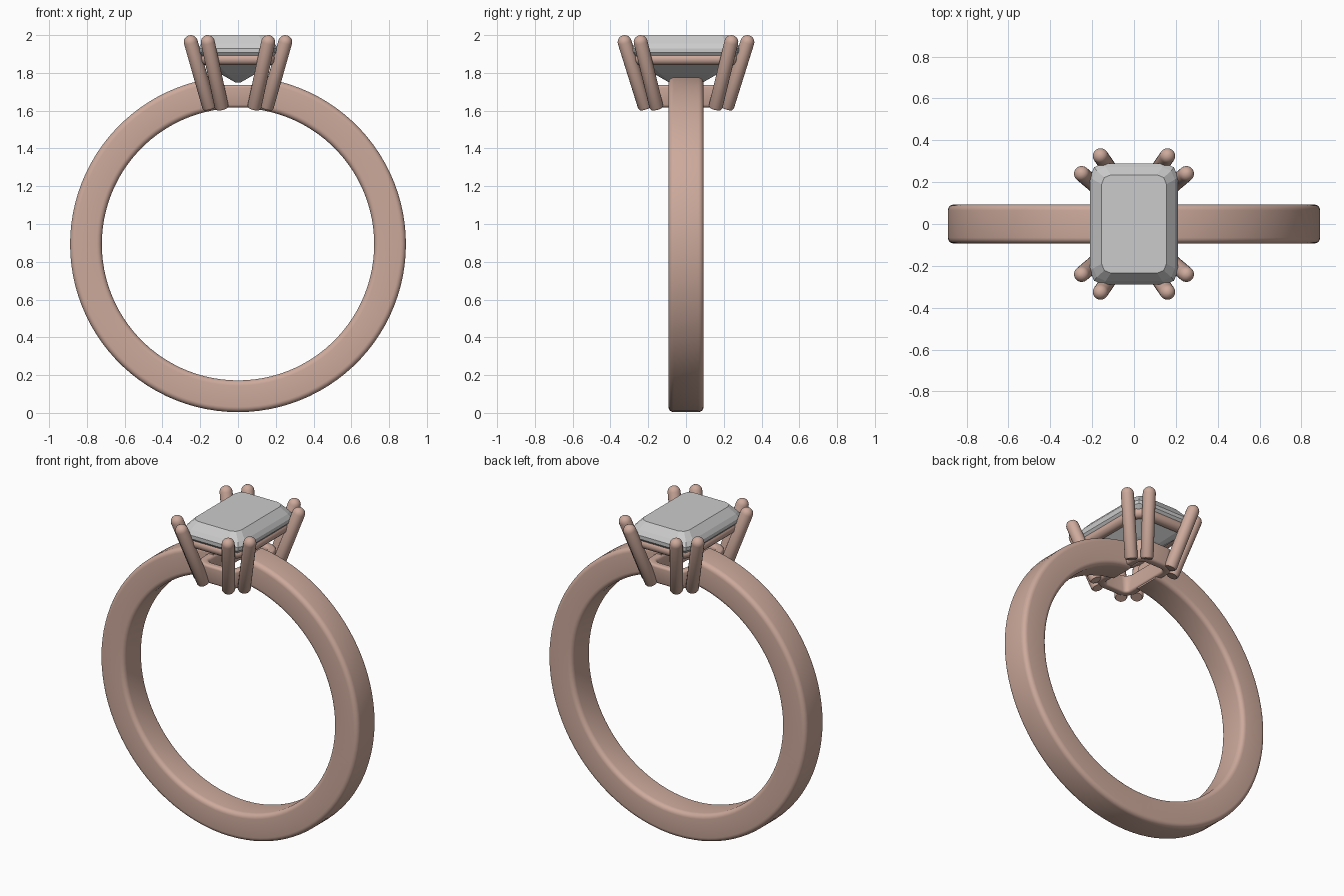
import bpy, bmesh, math
from mathutils import Vector

if "Cube" in bpy.data.objects:
    bpy.data.objects.remove(bpy.data.objects["Cube"])

metal = bpy.data.materials.new("rose_metal")
metal.diffuse_color = (0.61, 0.40, 0.33, 1)
metal.use_nodes = True
metal.node_tree.nodes["Principled BSDF"].inputs["Base Color"].default_value = metal.diffuse_color


def make(name, rings, closed=False, smooth=True, mat=metal):
    """Skin a list of equal-length point rings; cap the ends unless closed."""
    bm = bmesh.new()
    vs = [[bm.verts.new(p) for p in r] for r in rings]
    n = len(vs[0])
    for i in range(len(vs) if closed else len(vs) - 1):
        a, b = vs[i], vs[(i + 1) % len(vs)]
        for j in range(n):
            k = (j + 1) % n
            bm.faces.new((a[j], a[k], b[k], b[j]))
    if not closed:
        bm.faces.new(vs[0])
        bm.faces.new(vs[-1])
    bmesh.ops.recalc_face_normals(bm, faces=bm.faces)
    me = bpy.data.meshes.new(name)
    bm.to_mesh(me)
    bm.free()
    ob = bpy.data.objects.new(name, me)
    bpy.context.collection.objects.link(ob)
    if mat:
        me.materials.append(mat)
    if smooth:
        bpy.ops.object.select_all(action='DESELECT')
        ob.select_set(True)
        bpy.context.view_layer.objects.active = ob
        bpy.ops.object.shade_smooth_by_angle(angle=math.radians(40))
    return ob


def round_rect(hx, hy, r, seg=6):
    """Rounded rectangle outline, counter-clockwise."""
    pts = []
    for q, (sx, sy) in enumerate([(1, 1), (-1, 1), (-1, -1), (1, -1)]):
        for i in range(seg + 1):
            a = math.pi / 2 * (q + i / seg)
            pts.append((sx * (hx - r) + r * math.cos(a), sy * (hy - r) + r * math.sin(a)))
    return pts


# Band: rounded section swept around y, open beneath the setting
CZ, R_MID = 0.893, 0.805
section = round_rect(0.084, 0.093, 0.028, 5)
gap = math.asin(0.10 / R_MID)
rings = []
for i in range(97):
    t = gap + (2 * math.pi - 2 * gap) * i / 96
    rings.append([((R_MID + u) * math.sin(t), v, CZ + (R_MID + u) * math.cos(t)) for u, v in section])
make("band", rings)


# Setting frames: a section (outward offset, height) swept around a rounded rectangle
def frame(name, hx, hy, r, sect):
    loops = [[(x, y, z) for x, y in round_rect(hx + o, hy + o, r + o)] for o, z in sect]
    make(name, loops, closed=True)


frame("upper_gallery_rail", 0.175, 0.255, 0.07,
      [(0.032 * math.cos(math.tau * i / 12), 1.873 + 0.032 * math.sin(math.tau * i / 12)) for i in range(12)])
frame("lower_gallery_frame", 0.115, 0.195, 0.06,
      [(o + (v * 0.12), 1.677 + v) for o, v in round_rect(0.025, 0.06, 0.015, 3)])


# Prongs: tilted round rods with domed tips, in pairs at each corner
def prong(name, base, top, r=0.037):
    base, top = Vector(base), Vector(top)
    d = (top - base).normalized()
    u = d.cross(Vector((0, 0, 1))).normalized()
    w = d.cross(u)
    prof = [(base, r * 0.85), (base + d * 0.01, r)]
    prof += [(top + d * r * math.sin(a), r * math.cos(a)) for a in [math.radians(k) for k in range(0, 90, 17)]]
    make(name, [[c + u * rr * math.cos(math.tau * i / 20) + w * rr * math.sin(math.tau * i / 20)
                 for i in range(20)] for c, rr in prof])


for sx in (-1, 1):
    for sy in (-1, 1):
        tag = ("left" if sx < 0 else "right") + ("_front" if sy < 0 else "_back")
        prong("end_prong_" + tag, (sx * 0.085, sy * 0.215, 1.612), (sx * 0.16, sy * 0.325, 1.963))
        prong("side_prong_" + tag, (sx * 0.15, sy * 0.155, 1.612), (sx * 0.25, sy * 0.24, 1.963))

# Gem: step-cut stone with clipped corners, (half x, half y, corner cut, z)
steps = [(0.015, 0.09, 0.008, 1.75), (0.085, 0.16, 0.03, 1.79), (0.16, 0.24, 0.05, 1.845),
         (0.21, 0.29, 0.065, 1.908), (0.21, 0.29, 0.065, 1.93), (0.195, 0.272, 0.06, 1.955),
         (0.155, 0.235, 0.045, 1.998)]
make("gemstone", [[(x, y, z) for x, y in round_rect(hx, hy, c, 2)] for hx, hy, c, z in steps],
     smooth=False, mat=None)
